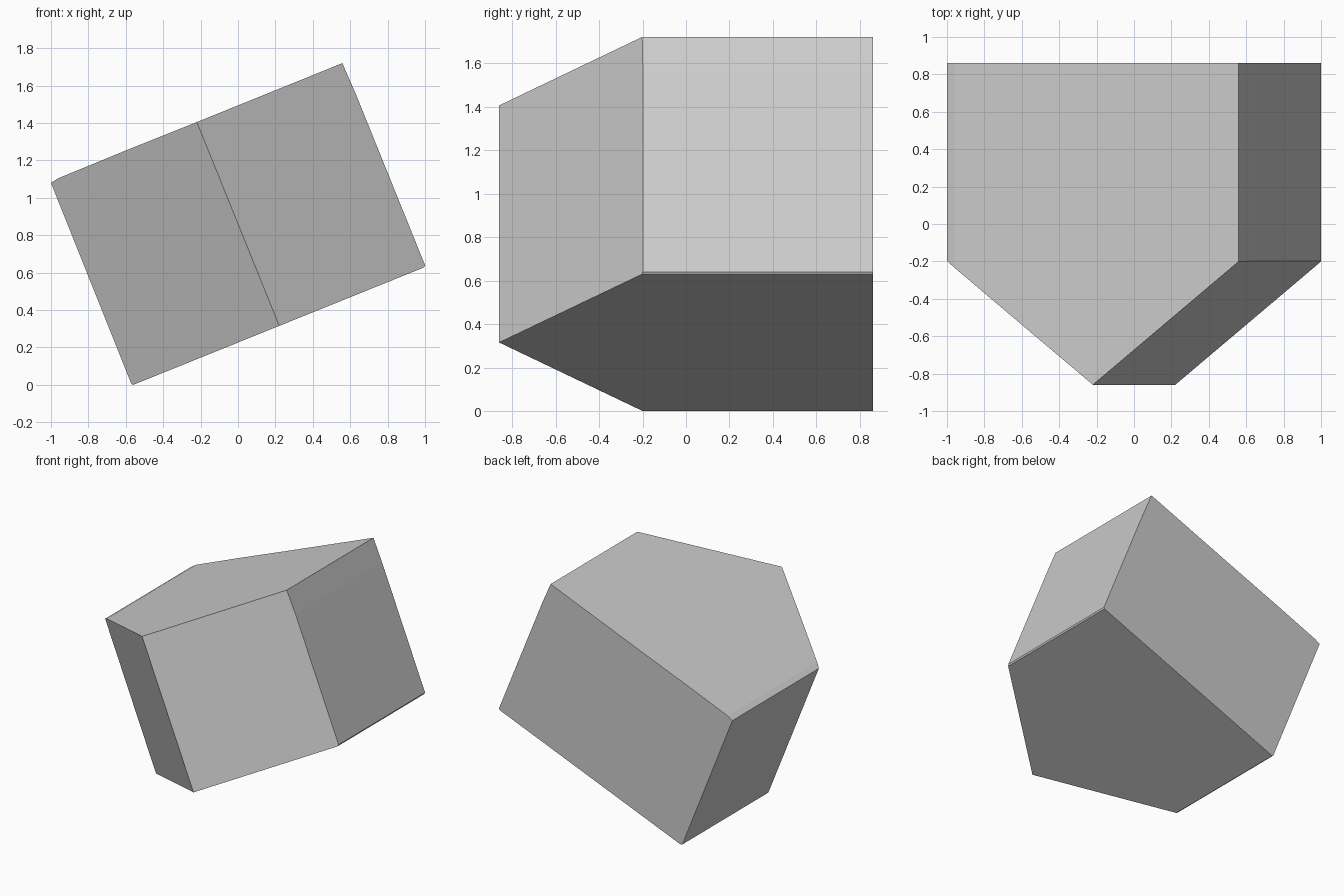
import bpy, bmesh
from mathutils import Vector

if "Cube" in bpy.data.objects:
    bpy.data.objects.remove(bpy.data.objects["Cube"])

# Tilted block profile (x, z), with the slightly worn corners
profile = [(-0.57, 0.005), (-0.56, 0.0), (0.22, 0.315), (0.995, 0.628), (1.0, 0.64),
           (0.632, 1.55), (0.558, 1.72), (-0.22, 1.405), (-0.6, 1.253),
           (-0.96, 1.105), (-1.0, 1.08)]
half_depth = 0.86

bm = bmesh.new()
face = bm.faces.new([bm.verts.new((x, -half_depth, z)) for x, z in profile])
ext = bmesh.ops.extrude_face_region(bm, geom=[face], use_keep_orig=True)
bmesh.ops.translate(bm, vec=(0, 2 * half_depth, 0),
                    verts=[v for v in ext["geom"] if isinstance(v, bmesh.types.BMVert)])

# Two slanted cuts form the pointed front, running along the tilted axis
across = Vector((1.56, 0, 0.631)).normalized()
for side in (-1, 1):
    normal = across * side * 0.66 + Vector((0, -0.842, 0))
    cut = bmesh.ops.bisect_plane(bm, geom=bm.verts[:] + bm.edges[:] + bm.faces[:],
                                 plane_co=(0, -half_depth + 0.0005, 0.861), plane_no=normal,
                                 clear_outer=True)
    edges = [e for e in cut["geom_cut"] if isinstance(e, bmesh.types.BMEdge)]
    bmesh.ops.holes_fill(bm, edges=[e for e in bm.edges if e.is_boundary] or edges)
bmesh.ops.remove_doubles(bm, verts=bm.verts[:], dist=0.0005)
bmesh.ops.recalc_face_normals(bm, faces=bm.faces[:])

mesh = bpy.data.meshes.new("pentagonal_block")
bm.to_mesh(mesh)
bm.free()
block = bpy.data.objects.new("pentagonal_block", mesh)
bpy.context.collection.objects.link(block)
